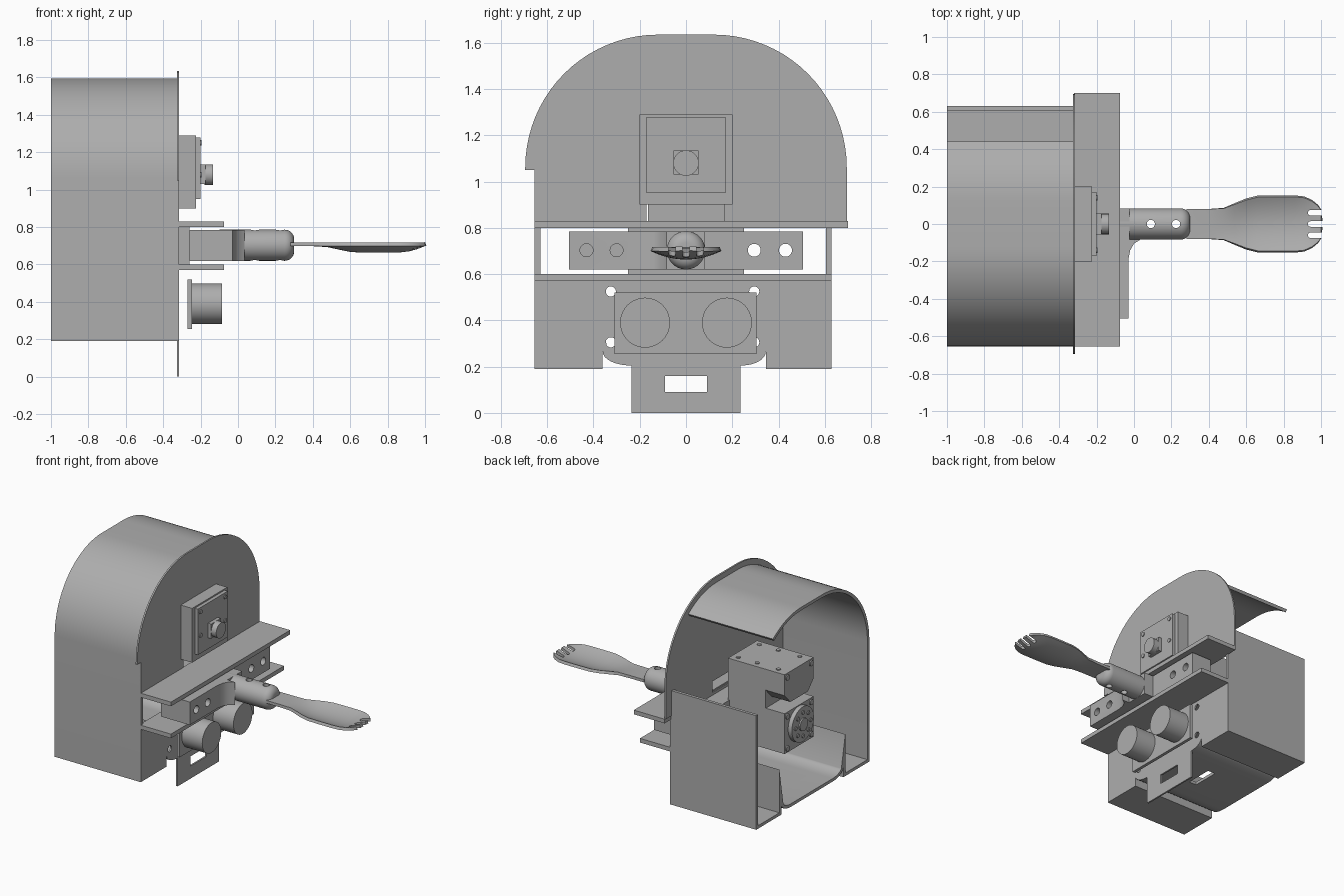
import bpy, bmesh, math
from mathutils import Matrix

old = bpy.data.objects.get("Cube")
if old:
    bpy.data.objects.remove(old, do_unlink=True)

grey = bpy.data.materials.new("plain grey")
grey.use_nodes = True
GREY = (0.42, 0.42, 0.42, 1)
grey.diffuse_color = GREY
grey.node_tree.nodes["Principled BSDF"].inputs["Base Color"].default_value = GREY


def finish(name, bm, fix=True):
    if fix:
        bmesh.ops.recalc_face_normals(bm, faces=bm.faces)
    me = bpy.data.meshes.new(name)
    bm.to_mesh(me)
    bm.free()
    ob = bpy.data.objects.new(name, me)
    bpy.context.collection.objects.link(ob)
    me.materials.append(grey)
    return ob


def box(name, x, y, z):
    bm = bmesh.new()
    bmesh.ops.create_cube(bm, size=1)
    for v in bm.verts:
        for i, (a, b) in enumerate((x, y, z)):
            v.co[i] = a if v.co[i] < 0 else b
    return finish(name, bm)


def cyl(name, start, end, r, axis="X", segs=40):
    """Cylinder from start to end along the given axis."""
    bm = bmesh.new()
    i = "XYZ".index(axis)
    mid = [(a + b) / 2 for a, b in zip(start, end)]
    rot = Matrix.Rotation(math.pi / 2, 4, "Y") if axis == "X" else Matrix()
    bmesh.ops.create_cone(bm, cap_ends=True, segments=segs, radius1=r, radius2=r,
                          depth=abs(end[i] - start[i]), matrix=Matrix.Translation(mid) @ rot)
    return finish(name, bm)


def prism(name, pts, x0, x1):
    """Extrude a closed y-z outline along x."""
    bm = bmesh.new()
    f = bm.faces.new([bm.verts.new((x0, y, z)) for y, z in pts])
    r = bmesh.ops.extrude_face_region(bm, geom=[f])
    for v in r["geom"]:
        if isinstance(v, bmesh.types.BMVert):
            v.co.x = x1
    return finish(name, bm)


def bake(ob):
    dg = bpy.context.evaluated_depsgraph_get()
    me = bpy.data.meshes.new_from_object(ob.evaluated_get(dg))
    ob.modifiers.clear()
    ob.data = me


def cut(ob, cutters):
    for c in cutters:
        m = ob.modifiers.new("cut", "BOOLEAN")
        m.operation, m.solver, m.object = "DIFFERENCE", "EXACT", c
    bake(ob)
    for c in cutters:
        bpy.data.objects.remove(c, do_unlink=True)


def thicken(ob, t, offset):
    m = ob.modifiers.new("wall", "SOLIDIFY")
    m.thickness, m.offset, m.use_even_offset = t, offset, True
    bake(ob)


def arc(cy, cz, ry, rz, a0, a1, n=20):
    return [(cy + ry * math.cos(math.radians(a0 + (a1 - a0) * i / n)),
             cz + rz * math.sin(math.radians(a0 + (a1 - a0) * i / n))) for i in range(n + 1)]


# Underside outline: two feet with a raised tray between them
tray_right = [(0.345, 0.19)] + arc(0.24, 0.265, 0.105, 0.06, 0, -90, 8)
tray_left = arc(-0.24, 0.265, 0.12, 0.06, -90, -180, 8) + [(-0.36, 0.19)]

# Housing shell, open at the back and at the upper left side
end = math.degrees(math.acos(0.32 / 0.535))
path = ([(0.63, 1.01), (0.63, 0.19)] + tray_right + tray_left + [(-0.655, 0.19)]
        + arc(-0.12, 1.06, 0.535, 0.535, 180, 90) + arc(0.12, 1.06, 0.535, 0.535, 90, end, 12))
bm = bmesh.new()
rows = [[bm.verts.new((x, y, z)) for y, z in path] for x in (-1, -0.32)]
for i in range(len(path) - 1):
    bm.faces.new((rows[0][i], rows[0][i + 1], rows[1][i + 1], rows[1][i]))
shell = finish("housing_shell", bm, fix=False)
thicken(shell, 0.022, 1)
cut(shell, [box("slot", (-0.64, -0.58), (-0.1, 0.1), (0.1, 0.26))])

# Front plate with window, hanging tab and holes
outline = ([(0.63, 0.83), (0.63, 0.19)] + tray_right + [(0.235, 0.205), (0.235, 0), (-0.235, 0), (-0.235, 0.205)]
           + tray_left + [(-0.655, 0.19), (-0.655, 1.05), (-0.695, 1.05)]
           + arc(-0.12, 1.06, 0.575, 0.575, 180, 90) + arc(0.12, 1.06, 0.575, 0.575, 90, 0) + [(0.695, 0.83)])
plate = prism("front_plate", outline, -0.327, -0.315)
holes = [cyl("hole", (-0.5, y, z), (-0.2, y, z), 0.022, segs=20)
         for y in (-0.325, 0.295) for z in (0.305, 0.525)]
cut(plate, holes + [box("window", (-0.5, -0.2), (-0.63, 0.605), (0.6, 0.8)),
                    box("tab_slot", (-0.5, -0.2), (-0.09, 0.09), (0.09, 0.16)),
                    box("notch", (-0.5, -0.2), (-0.17, 0.165), (0.82, 0.9))])

# Shelves above and below the window
box("upper_shelf", (-0.32, -0.075), (-0.655, 0.7), (0.8, 0.83))
box("lower_shelf", (-0.32, -0.075), (-0.655, 0.63), (0.57, 0.6))

# Camera unit
box("camera_box", (-0.318, -0.225), (-0.2, 0.2), (0.9, 1.29))
box("camera_board", (-0.225, -0.2), (-0.17, 0.17), (0.95, 1.28))
box("lens_base", (-0.2, -0.175), (-0.055, 0.055), (1.03, 1.135))
cyl("lens", (-0.18, 0, 1.08), (-0.135, 0, 1.08), 0.055)
for y in (-0.14, 0.14):
    for z in (1.08, 1.25):
        cyl("camera_screw", (-0.2, y, z), (-0.194, y, z), 0.015, segs=16)

# Twin distance sensor
box("sensor_board", (-0.27, -0.247), (-0.31, 0.305), (0.255, 0.52))
for y in (-0.177, 0.177):
    cyl("sensor_barrel", (-0.25, y, 0.39), (-0.085, y, 0.39), 0.108)

# Servo inside the housing
box("servo_body", (-0.75, -0.45), (-0.165, 0.165), (0.53, 1.1))
box("servo_lower", (-0.9, -0.75), (-0.165, 0.165), (0.53, 0.82))
prism("servo_upper", [(-0.165, 1.1), (0.165, 1.1), (0.165, 0.95), (0.1, 0.88), (-0.1, 0.88), (-0.165, 0.95)],
      -0.9, -0.75)
cyl("servo_disc", (-0.93, 0, 0.69), (-0.9, 0, 0.69), 0.125)
cyl("servo_hub", (-0.94, 0, 0.69), (-0.93, 0, 0.69), 0.045)
for i in range(8):
    a = i * math.pi / 4
    y, z = 0.085 * math.cos(a), 0.69 + 0.085 * math.sin(a)
    cyl("disc_bolt", (-0.937, y, z), (-0.93, y, z), 0.014, segs=12)
for y in (-0.135, 0.135):
    for z in (0.56, 0.79, 1.07):
        cyl("servo_bolt", (-0.908, y, z), (-0.9, y, z), 0.02, segs=16)
for x in (-0.82, -0.65, -0.5):
    for y in (-0.12, 0.12):
        cyl("top_bolt", (x, y, 1.1), (x, y, 1.106), 0.015, "Z", 12)
box("servo_mount", (-0.46, -0.26), (-0.25, 0.25), (0.6, 0.8))

# Cross bar and the arm that carries the handle
bar = box("cross_bar", (-0.26, -0.1), (-0.505, 0.505), (0.62, 0.785))
cut(bar, [cyl("hole", (-0.5, y, 0.703), (0, y, 0.703), 0.028, segs=24) for y in (0.295, 0.43)])
fillet = [(-0.1, -0.505), (-0.03, -0.505), (-0.03, -0.19), (-0.02, -0.14), (0.0, -0.105), (0.04, -0.08),
          (0.04, 0.083), (-0.1, 0.083)]
bm = bmesh.new()
f = bm.faces.new([bm.verts.new((x, y, 0.62)) for x, y in fillet])
r = bmesh.ops.extrude_face_region(bm, geom=[f])
bmesh.ops.translate(bm, verts=[v for v in r["geom"] if isinstance(v, bmesh.types.BMVert)], vec=(0, 0, 0.165))
arm = finish("handle_arm", bm)
bore = [cyl("hole", (-0.08, y, 0.703), (0, y, 0.703), 0.028, segs=24) for y in (-0.43, -0.3)]
cut(arm, bore + [box("trim", (-0.025, 0.1), (-0.083, 0.2), (0.5, 0.9))])

# Round handle socket with softened end and two cross holes
profile = [(-0.1, 0), (-0.1, 0.083)] + arc(0.25, 0.033, 0.05, 0.05, 90, 0, 8) + [(0.3, 0)]
bm = bmesh.new()
vs = [bm.verts.new((x, 0, 0.703 + rad)) for x, rad in profile]
es = [bm.edges.new(p) for p in zip(vs, vs[1:])]
bmesh.ops.spin(bm, geom=vs + es, cent=(0, 0, 0.703), axis=(1, 0, 0), angle=math.tau, steps=40)
bmesh.ops.remove_doubles(bm, verts=bm.verts, dist=0.0005)
socket = finish("handle_socket", bm)
cut(socket, [cyl("hole", (x, 0, 0.5), (x, 0, 0.9), 0.022, "Z", 24) for x in (0.09, 0.225)])

# Spork: stations of x, half width, bowl depth
stations = [(0.28, 0.08, 0), (0.4, 0.08, 0), (0.48, 0.083, 0.005), (0.54, 0.105, 0.018), (0.6, 0.128, 0.03),
            (0.66, 0.143, 0.035), (0.75, 0.145, 0.035), (0.86, 0.145, 0.034), (0.91, 0.14, 0.028),
            (0.95, 0.122, 0.018), (0.98, 0.1, 0.006), (1.0, 0.075, -0.002)]
N = 16
bm = bmesh.new()
grid = [[bm.verts.new((x, w * t, 0.718 - d * (1 - t * t))) for t in [2 * j / N - 1 for j in range(N + 1)]]
        for x, w, d in stations]
for a, b in zip(grid, grid[1:]):
    for j in range(N):
        bm.faces.new((a[j], b[j], b[j + 1], a[j + 1]))
spork = finish("spork", bm, fix=False)
thicken(spork, 0.02, -1)
slots = []
for y in (-0.06, 0, 0.06):
    slots += [box("gap", (0.945, 1.1), (y - 0.015, y + 0.015), (0.6, 0.8)),
              cyl("gap_end", (0.945, y, 0.6), (0.945, y, 0.8), 0.0152, "Z", 16)]
cut(spork, slots)

# Smooth curves, keep edges sharp
bpy.ops.object.select_all(action="DESELECT")
for ob in bpy.context.scene.objects:
    if ob.type == "MESH":
        ob.select_set(True)
        bpy.context.view_layer.objects.active = ob
bpy.ops.object.shade_smooth_by_angle(angle=math.radians(30))
